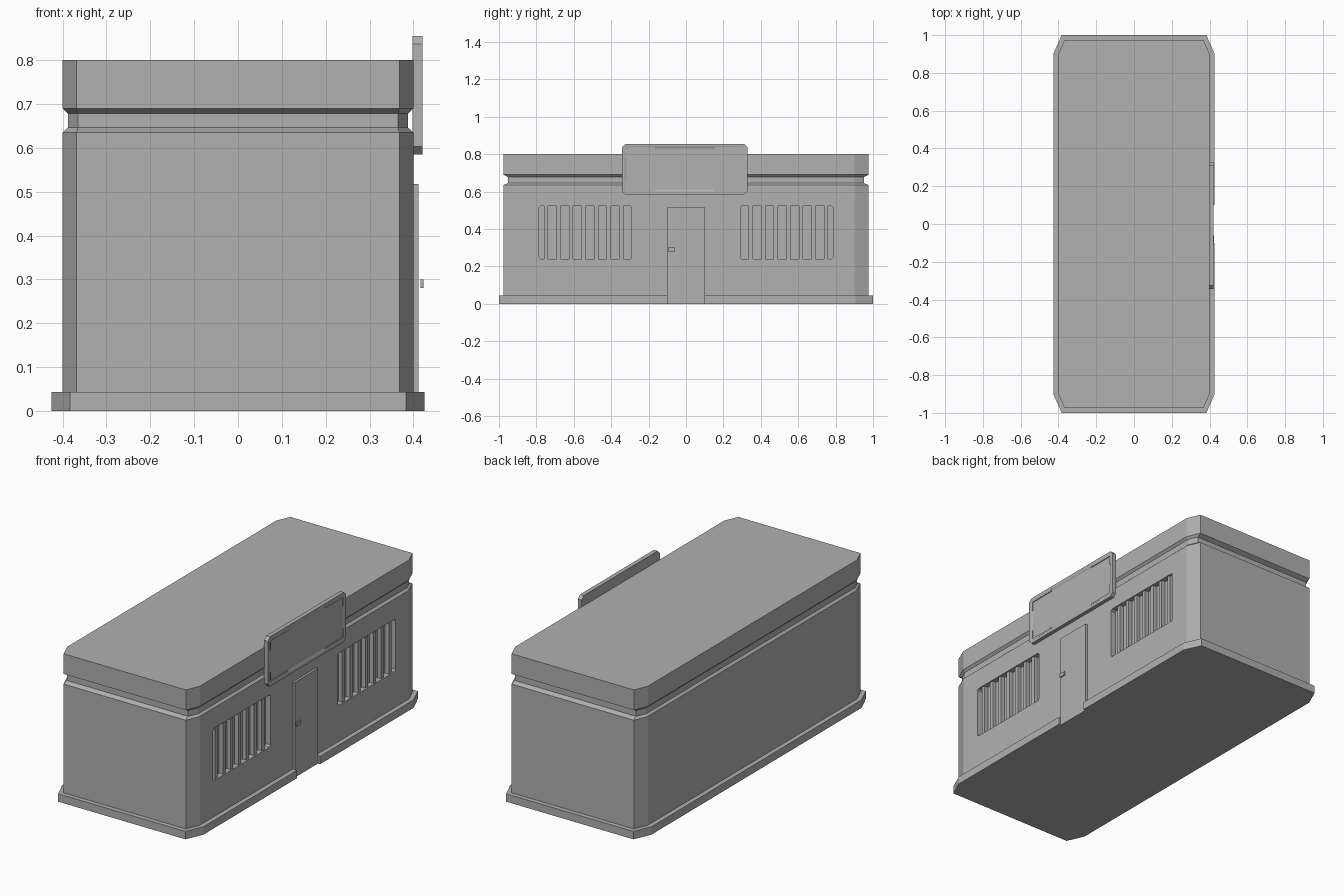
import bpy, bmesh

if "Cube" in bpy.data.objects:
    bpy.data.objects.remove(bpy.data.objects["Cube"])

grey = bpy.data.materials.new("grey_paint")
grey.diffuse_color = (0.44, 0.44, 0.44, 1)
grey.use_nodes = True
grey.node_tree.nodes["Principled BSDF"].inputs["Base Color"].default_value = grey.diffuse_color


def obj_from_bm(name, bm):
    bmesh.ops.recalc_face_normals(bm, faces=bm.faces)
    me = bpy.data.meshes.new(name)
    bm.to_mesh(me)
    bm.free()
    me.materials.append(grey)
    ob = bpy.data.objects.new(name, me)
    bpy.context.collection.objects.link(ob)
    return ob


def loft(bm, rings):
    """Skin matching closed rings of points and cap both ends."""
    loops = [[bm.verts.new(p) for p in r] for r in rings]
    n = len(loops[0])
    for a, b in zip(loops, loops[1:]):
        for i in range(n):
            j = (i + 1) % n
            bm.faces.new((a[i], a[j], b[j], b[i]))
    bm.faces.new(loops[0][::-1])
    bm.faces.new(loops[-1])


def octagon(a, b, ca, cb):
    """Rectangle of half sizes a, b with corners cut by ca, cb."""
    return [(a, -b + cb), (a, b - cb), (a - ca, b), (-a + ca, b),
            (-a, b - cb), (-a, -b + cb), (-a + ca, -b), (a - ca, -b)]


def wall_ring(x, y0, z0, hy, hz, c):
    """Cut-corner rectangle standing in the plane at x."""
    return [(x, y0 + p, z0 + q) for p, q in octagon(hy, hz, c, c)]


def box(name, x0, x1, y0, y1, z0, z1):
    bm = bmesh.new()
    loft(bm, [[(x0, y0, z), (x1, y0, z), (x1, y1, z), (x0, y1, z)] for z in (z0, z1)])
    return obj_from_bm(name, bm)


# Building shell with a groove below the roof band
bm = bmesh.new()
profile = [(0.02, 0), (0.635, 0), (0.646, 0.012), (0.678, 0.012), (0.69, 0), (0.80, 0)]
loft(bm, [[(x, y, z) for x, y in
           octagon(0.4 - d, 0.975 - 2 * d, 0.032 - 0.75 * d, 0.075 - 2 * d)]
          for z, d in profile])
shell = obj_from_bm("building_shell", bm)

# Window openings cut into the shell on both sides of the door
bm = bmesh.new()
for side in (-1, 1):
    loft(bm, [wall_ring(x, side * 0.538, 0.381, 0.247, 0.142, 0.008) for x in (0.37, 0.45)])
cutter = obj_from_bm("window_cutter", bm)
cutter.hide_render = True
mod = shell.modifiers.new("windows", 'BOOLEAN')
mod.operation = 'DIFFERENCE'
mod.solver = 'EXACT'
mod.object = cutter
bpy.context.view_layer.objects.active = shell
bpy.ops.object.modifier_apply(modifier=mod.name)
bpy.data.objects.remove(cutter)

# Upright window bars set slightly back from the wall
for side, name in ((-1, "left"), (1, "right")):
    for i in range(7):
        y = side * (0.346 + i * 0.067)
        box(f"{name}_window_bar_{i + 1}", 0.368, 0.393, y - 0.011, y + 0.011, 0.235, 0.527)

# Base plinth, notched where the door stands
outline = octagon(0.425, 1.0, 0.042, 0.095)
outline[1:1] = [(0.425, -0.1), (0.395, -0.1), (0.395, 0.1), (0.425, 0.1)]
bm = bmesh.new()
loft(bm, [[(x, y, z) for x, y in outline] for z in (0, 0.043)])
obj_from_bm("base_plinth", bm)

# Door with handle
box("door", 0.39, 0.412, -0.1, 0.1, 0, 0.518)
box("door_handle", 0.416, 0.423, -0.097, -0.06, 0.28, 0.3)

# Sign board: cut-corner frame with a shallow recessed face
bm = bmesh.new()
sy0, sz0 = -0.007, 0.72
loft(bm, [wall_ring(0.398, sy0, sz0, 0.336, 0.135, 0.018),
          wall_ring(0.421, sy0, sz0, 0.336, 0.135, 0.018),
          wall_ring(0.421, sy0, sz0, 0.322, 0.121, 0.012),
          wall_ring(0.416, sy0, sz0, 0.310, 0.109, 0.006)])
obj_from_bm("sign_board", bm)

# Thin L-shaped trims in the sign corners
for name, sy, sz in (("lower_left", -1, -1), ("lower_right", 1, -1),
                     ("upper_left", -1, 1), ("upper_right", 1, 1)):
    pts = [(0.320, 0.119), (0.16, 0.119), (0.16, 0.109), (0.310, 0.109),
           (0.310, 0.06), (0.320, 0.06)]
    bm = bmesh.new()
    loft(bm, [[(x, sy0 + sy * y, sz0 + sz * z) for y, z in pts] for x in (0.412, 0.4205)])
    obj_from_bm("sign_trim_" + name, bm)
